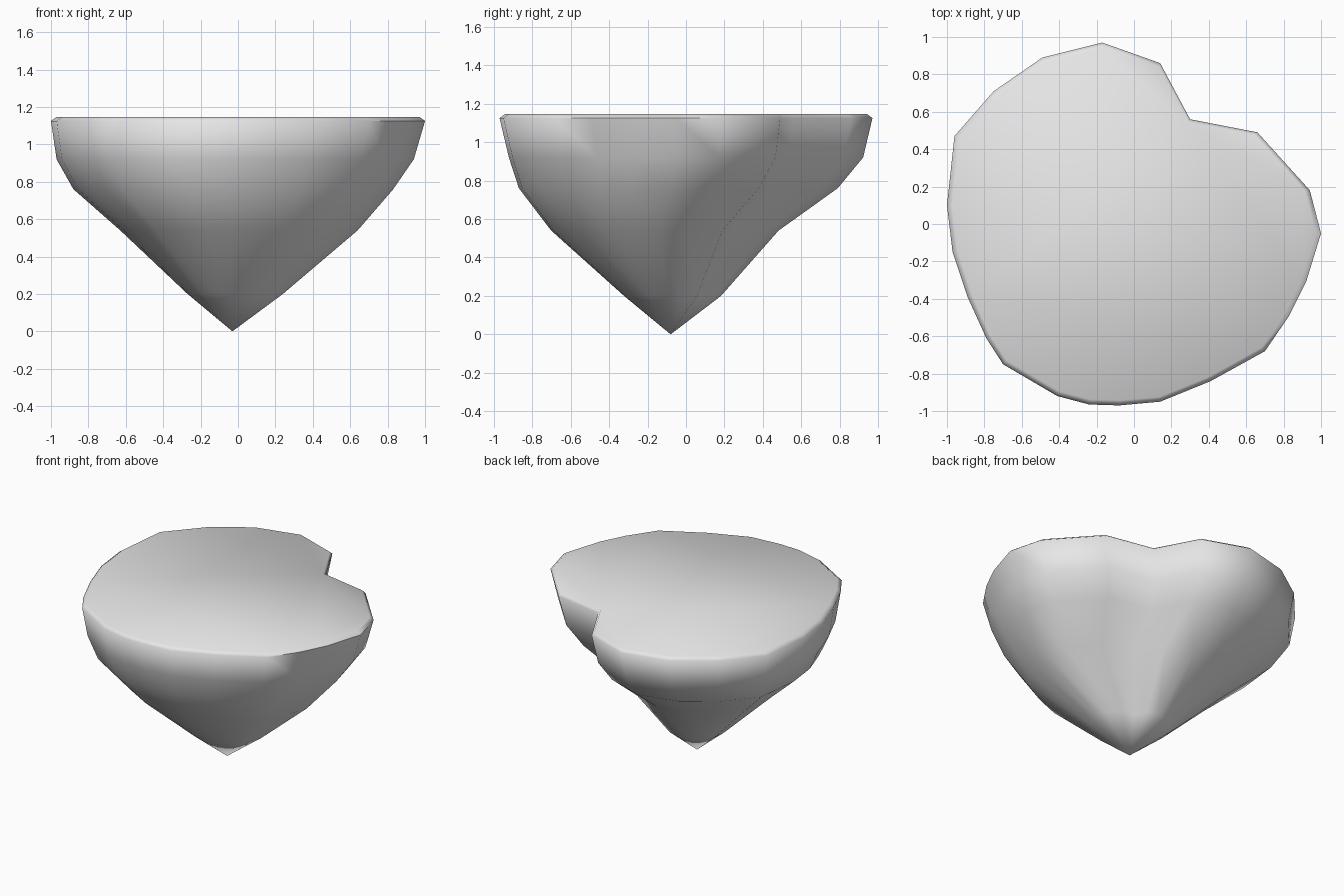
import bpy
import bmesh
from mathutils import Vector

cube = bpy.data.objects.get("Cube")
if cube:
    bpy.data.objects.remove(cube, do_unlink=True)


def make_material(name, color):
    mat = bpy.data.materials.new(name)
    mat.use_nodes = True
    mat.diffuse_color = color
    mat.node_tree.nodes["Principled BSDF"].inputs["Base Color"].default_value = color
    return mat


# Rim outline, counter-clockwise, with a notch at the back left
outline = [(1, -.05), (.94, .18), (.66, .49), (.3, .56), (.14, .86), (-.17, .97),
           (-.49, .89), (-.75, .71), (-.96, .47), (-1, .1), (-.97, -.15),
           (-.89, -.39), (-.79, -.61), (-.7, -.75), (-.41, -.92), (-.24, -.965),
           (-.08, -.97), (.14, -.95), (.41, -.84), (.7, -.68), (.83, -.49), (.92, -.31)]

# Stacked sections: height, centre x, centre y, scale x, scale y
sections = [(1.145, 0, 0, .972, .972), (1.125, 0, 0, 1, 1),
            (.92, -.015, 0, .955, .95), (.76, -.025, -.04, .855, .855),
            (.54, .005, -.11, .635, .61), (.2, -.015, -.07, .255, .26)]
tip_position = Vector((-.03, -.08, 0))

bm = bmesh.new()
rings = [[bm.verts.new((cx + sx * x, cy + sy * y, z)) for x, y in outline]
         for z, cx, cy, sx, sy in sections]
count = len(outline)

# Flat top, sloping sides and pointed underside
bm.faces.new(rings[0])
for upper, lower in zip(rings, rings[1:]):
    for i in range(count):
        j = (i + 1) % count
        bm.faces.new((upper[i], lower[i], lower[j], upper[j]))
tip = bm.verts.new(tip_position)
for i in range(count):
    bm.faces.new((rings[-1][i], tip, rings[-1][(i + 1) % count]))
bmesh.ops.recalc_face_normals(bm, faces=bm.faces)

mesh = bpy.data.meshes.new("floating_rock")
bm.to_mesh(mesh)
bm.free()
mesh.materials.append(make_material("stone grey", (.8, .8, .8, 1)))
rock = bpy.data.objects.new("floating_rock", mesh)
bpy.context.collection.objects.link(rock)

# Soft shading on the sides
bpy.context.view_layer.objects.active = rock
rock.select_set(True)
bpy.ops.object.shade_smooth_by_angle(angle=1.2)
